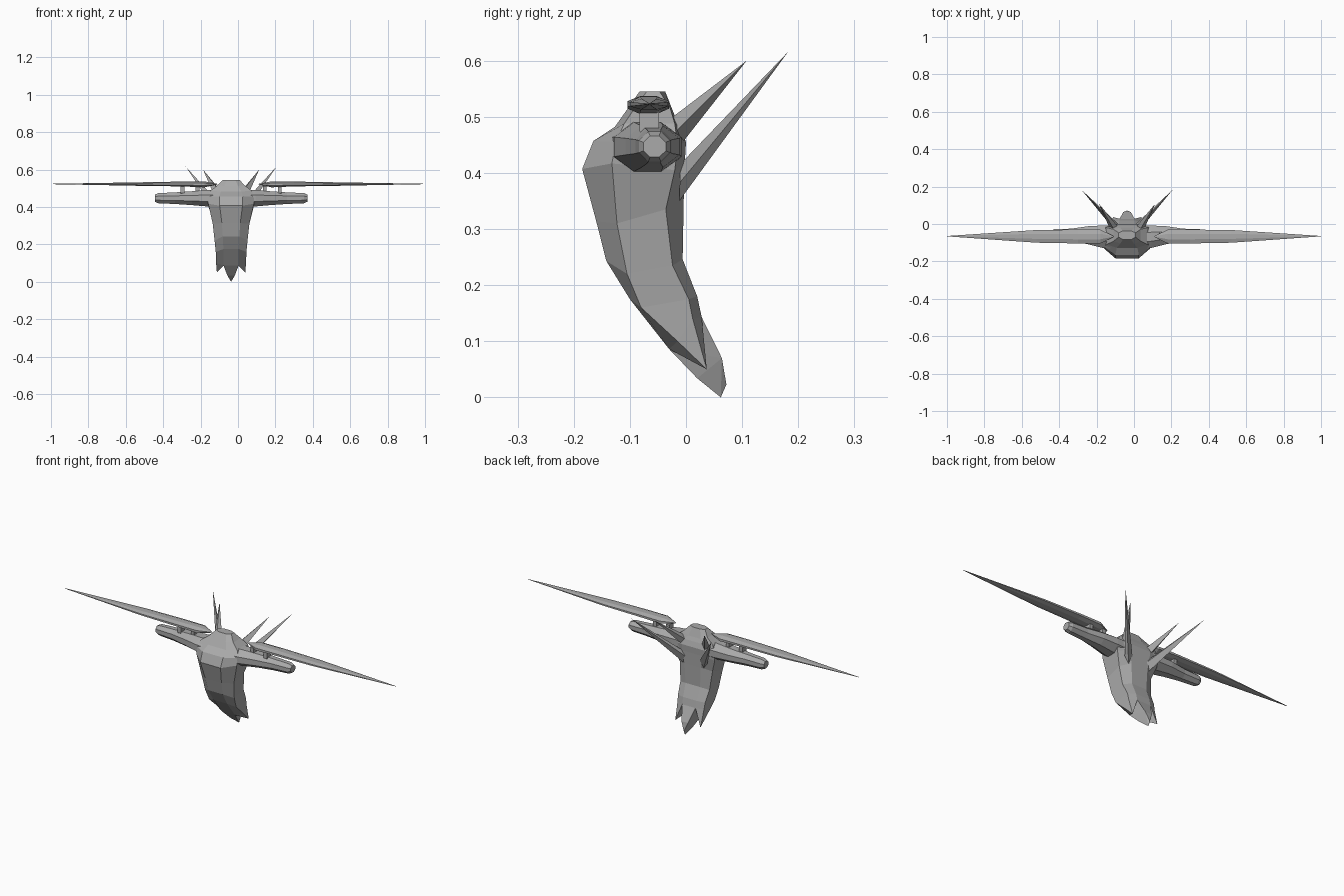
import bpy, bmesh

cube = bpy.data.objects.get("Cube")
if cube:
    bpy.data.objects.remove(cube)

BODY_X = -0.037

grey = bpy.data.materials.new("plain grey")
grey.use_nodes = True
colour = (0.4, 0.4, 0.4, 1)
grey.diffuse_color = colour
grey.node_tree.nodes["Principled BSDF"].inputs["Base Color"].default_value = colour


def finish(name, bm, centre, mirror):
    bmesh.ops.recalc_face_normals(bm, faces=bm.faces[:])
    mesh = bpy.data.meshes.new(name)
    bm.to_mesh(mesh)
    bm.free()
    mesh.materials.append(grey)
    obj = bpy.data.objects.new(name, mesh)
    obj.location.x = centre
    bpy.context.collection.objects.link(obj)
    if mirror:
        mod = obj.modifiers.new("mirror", 'MIRROR')
        mod.use_mirror_merge = False
    return obj


def loft(name, rings, centre=BODY_X, mirror=False):
    """Skin rings of equal point count and cap both ends."""
    bm = bmesh.new()
    loops = [[bm.verts.new(p) for p in ring] for ring in rings]
    for a, b in zip(loops, loops[1:]):
        for i in range(len(a)):
            j = (i + 1) % len(a)
            bm.faces.new((a[i], a[j], b[j], b[i]))
    bm.faces.new(loops[0])
    bm.faces.new(loops[-1])
    return finish(name, bm, centre, mirror)


def hull(name, points, centre=BODY_X, mirror=False):
    """Convex solid around a few points."""
    bm = bmesh.new()
    verts = [bm.verts.new(p) for p in points]
    out = bmesh.ops.convex_hull(bm, input=verts)
    loose = [v for v in bm.verts if not v.link_faces]
    bmesh.ops.delete(bm, geom=loose, context='VERTS')
    return finish(name, bm, centre, mirror)


def body_ring(w, front, front_side, back_side, back):
    """Octagon from four (y, z) points on one side."""
    half = [(w * 0.5, *front), (w, *front_side), (w, *back_side), (w * 0.5, *back)]
    return half + [(-x, y, z) for x, y, z in reversed(half)]


def octagon(x, y0, y1, z0, z1, cut=0.3):
    """Chamfered rectangle across the x axis."""
    dy, dz = (y1 - y0) * cut, (z1 - z0) * cut
    return [(x, y0 + dy, z0), (x, y1 - dy, z0), (x, y1, z0 + dz), (x, y1, z1 - dz),
            (x, y1 - dy, z1), (x, y0 + dy, z1), (x, y0, z1 - dz), (x, y0, z0 + dz)]


# Torso, from the tail end up to the blunt neck
tail_ring = body_ring(0.08, (-0.03, 0.086), (-0.015, 0.1), (0.012, 0.14), (0.028, 0.143))
loft("torso", [
    tail_ring,
    body_ring(0.082, (-0.1, 0.175), (-0.08, 0.16), (0.005, 0.175), (0.02, 0.18)),
    body_ring(0.088, (-0.142, 0.243), (-0.105, 0.22), (-0.024, 0.235), (-0.006, 0.246)),
    body_ring(0.098, (-0.16, 0.314), (-0.123, 0.31), (-0.036, 0.335), (-0.004, 0.354)),
    body_ring(0.122, (-0.185, 0.407), (-0.132, 0.417), (-0.02, 0.405), (-0.002, 0.42)),
    body_ring(0.125, (-0.165, 0.457), (-0.125, 0.455), (-0.015, 0.45), (0, 0.455)),
    body_ring(0.11, (-0.127, 0.482), (-0.11, 0.488), (-0.02, 0.488), (-0.01, 0.482)),
    body_ring(0.073, (-0.105, 0.513), (-0.092, 0.515), (-0.028, 0.515), (-0.02, 0.502)),
    body_ring(0.045, (-0.083, 0.545), (-0.07, 0.545), (-0.047, 0.545), (-0.037, 0.545)),
])

# Tail feathers: two at the sides, one longer in the middle
hull("side_tail_feather", tail_ring[:4] + [(0.076, 0.037, 0.05)], mirror=True)
middle = [tail_ring[i] for i in (0, 3, 4, 7)]
for s in (-1, 1):
    middle += [(s * 0.02, 0.02, 0.034), (s * 0.02, 0.064, 0.07)]
hull("middle_tail_feather", middle + [(0, 0.062, 0), (0, 0.072, 0.023)])

# Stubby arms
loft("arm", [
    octagon(0.07, -0.135, -0.008, 0.4, 0.492),
    octagon(0.13, -0.128, -0.008, 0.403, 0.49),
    octagon(0.21, -0.108, -0.012, 0.41, 0.484),
    octagon(0.3, -0.09, -0.025, 0.416, 0.478),
    octagon(0.39, -0.084, -0.028, 0.42, 0.474),
    octagon(0.408, -0.076, -0.036, 0.428, 0.466),
], mirror=True)

# Pegs that carry the blades
for x, name in ((0.18, "inner_peg"), (0.26, "outer_peg")):
    loft(name, [octagon(x - 0.01, -0.083, -0.048, 0.47, 0.515, 0.1),
                octagon(x + 0.01, -0.083, -0.048, 0.47, 0.515, 0.1)], mirror=True)

# Long blade wings
loft("blade_wing", [
    octagon(0.11, -0.07, -0.064, 0.52, 0.524),
    octagon(0.18, -0.104, -0.03, 0.505, 0.537),
    octagon(0.3, -0.104, -0.03, 0.51, 0.536),
    octagon(0.52, -0.1, -0.032, 0.513, 0.532),
    octagon(1.0, -0.066, -0.064, 0.522, 0.524),
], centre=0, mirror=True)


# Back spikes
def spike(name, x, low, high, width, tip):
    y, z = (low[0] + high[0]) / 2, (low[1] + high[1]) / 2
    hull(name, [(x, *low), (x, *high), (x - width, y, z), (x + width, y, z), tip], mirror=True)


spike("large_spike", 0.06, (-0.012, 0.35), (-0.01, 0.416), 0.025, (0.243, 0.182, 0.616))
spike("small_spike", 0.07, (-0.008, 0.452), (-0.03, 0.495), 0.025, (0.15, 0.108, 0.6))
